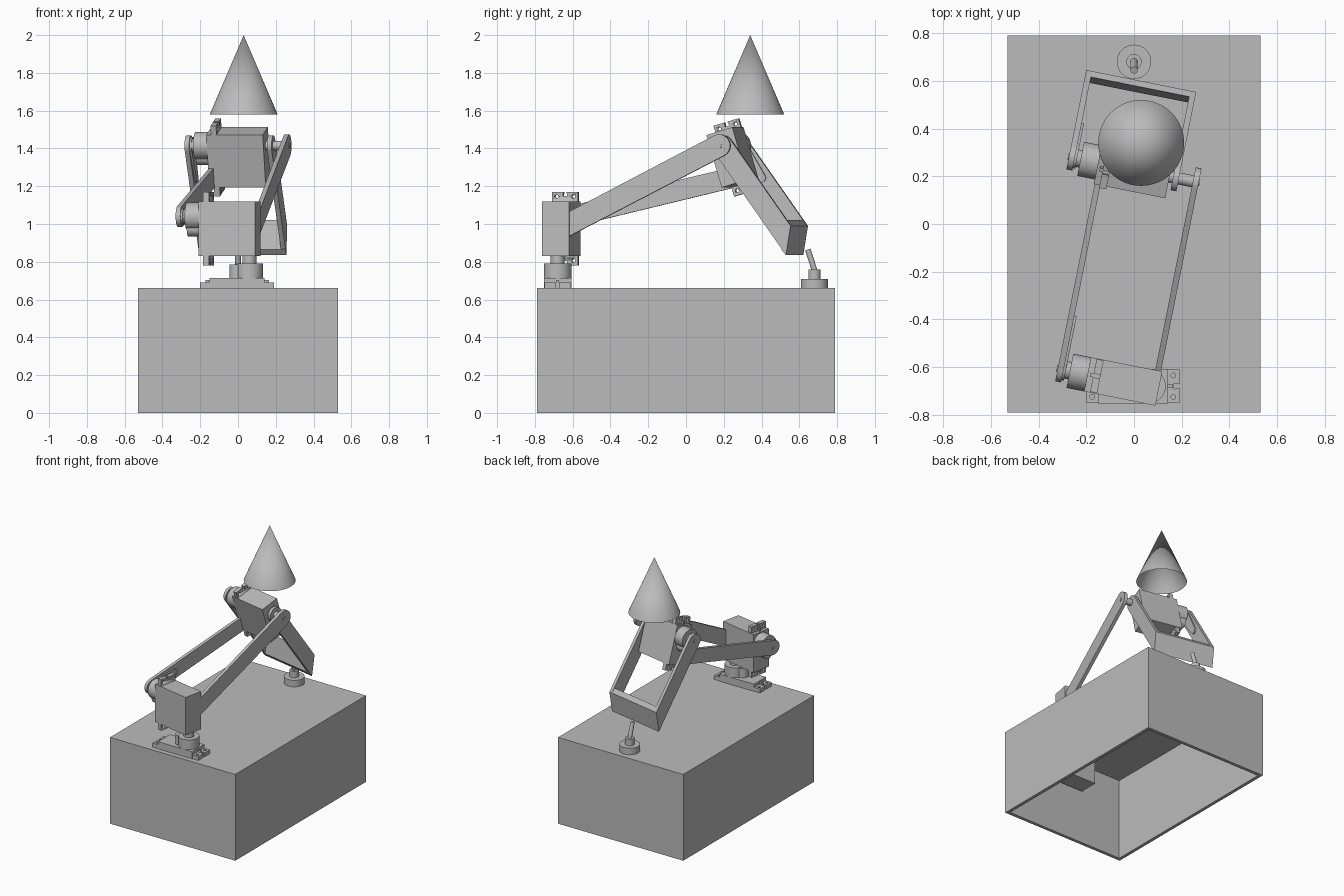
import bpy, bmesh
from math import radians, sin, cos, pi, atan2
from mathutils import Matrix, Vector

if "Cube" in bpy.data.objects:
    bpy.data.objects.remove(bpy.data.objects["Cube"])

grey = bpy.data.materials.new("plain_grey")
grey.use_nodes = True
grey.diffuse_color = (0.5, 0.5, 0.5, 1)
grey.node_tree.nodes["Principled BSDF"].inputs["Base Color"].default_value = grey.diffuse_color

I = Matrix.Identity(4)
# Frame of the arm: x across, y along the reach, turned about the base servo's shaft
ARM = Matrix.Translation((0.055, -0.68, 0)) @ Matrix.Rotation(radians(-11.3), 4, 'Z')


def finish(name, bm, frame=I, smooth=False):
    bmesh.ops.recalc_face_normals(bm, faces=bm.faces)
    me = bpy.data.meshes.new(name)
    bm.to_mesh(me)
    bm.free()
    me.materials.append(grey)
    ob = bpy.data.objects.new(name, me)
    ob.matrix_world = frame
    bpy.context.collection.objects.link(ob)
    bpy.ops.object.select_all(action='DESELECT')
    ob.select_set(True)
    bpy.context.view_layer.objects.active = ob
    if smooth:
        bpy.ops.object.shade_smooth_by_angle(angle=radians(35))
    return ob


def box(name, lo, hi, frame=I):
    lo, hi = Vector(lo), Vector(hi)
    bm = bmesh.new()
    bmesh.ops.create_cube(bm, size=1, matrix=Matrix.Translation((lo + hi) / 2) @ Matrix.Diagonal((*(hi - lo), 1)))
    return finish(name, bm, frame)


def rod(name, start, end, r, frame=I, r2=None, cap=True, sides=32):
    start, end = Vector(start), Vector(end)
    axis = end - start
    place = Matrix.Translation((start + end) / 2) @ axis.to_track_quat('Z', 'Y').to_matrix().to_4x4()
    bm = bmesh.new()
    bmesh.ops.create_cone(bm, cap_ends=cap, segments=sides, radius1=r, radius2=r if r2 is None else r2,
                          depth=axis.length, matrix=place)
    return finish(name, bm, frame, True)


def prism(name, points, depth, frame):
    """Extrude a closed outline along the vector depth."""
    bm = bmesh.new()
    face = bm.faces.new([bm.verts.new(p) for p in points])
    out = bmesh.ops.extrude_face_region(bm, geom=[face])
    bmesh.ops.translate(bm, verts=[v for v in out["geom"] if isinstance(v, bmesh.types.BMVert)], vec=depth)
    return finish(name, bm, frame, True)


def arc(centre, r, mid):
    """Half circle of points around the angle mid."""
    return [(centre[0] + r * cos(mid + t), centre[1] + r * sin(mid + t))
            for t in (pi * (i / 12 - 0.5) for i in range(13))]


def link(name, x0, x1, pivot, r, upper, lower):
    """Flat bar, round at the pivot and cut straight from upper to lower."""
    mid = (Vector(upper) + Vector(lower)) / 2 - Vector(pivot)
    turn = atan2(mid.y, mid.x) + pi
    if mid.x < 0:
        upper, lower = lower, upper
    outline = arc(pivot, r, turn) + [lower, upper]
    prism(name, [(x0, y, z) for y, z in outline], (x1 - x0, 0, 0), ARM)


def horn(name, x0, x1, pivot, angle):
    """Tapered servo lever lying on the inside of a bar."""
    tip = (pivot[0] + 0.21 * cos(angle), pivot[1] + 0.21 * sin(angle))
    outline = arc(pivot, 0.045, angle + pi) + arc(tip, 0.025, angle)
    prism(name, [(x0, y, z) for y, z in outline], (x1 - x0, 0, 0), ARM)


def servo(name, frame):
    """Servo with its shaft on the local z axis and the top of its case at z = 0."""
    c = -0.065
    box(name + "_case", (c - 0.145, -0.073, -0.305), (c + 0.145, 0.073, 0), frame)
    rod(name + "_gearbox", (0, 0, -0.01), (0, 0, 0.075), 0.073, frame)
    rod(name + "_small_gearbox", (c, 0, -0.01), (c, 0, 0.07), 0.04, frame)
    rod(name + "_shaft", (0, 0, 0.07), (0, 0, 0.125), 0.037, frame)
    for side, s in (("upper", 1), ("lower", -1)):
        # mounting ear with an open slot at its end, and two screw holes
        ear = [(0.14, -0.07), (0.195, -0.07), (0.195, -0.008), (0.172, -0.012),
               (0.172, 0.012), (0.195, 0.008), (0.195, 0.07), (0.14, 0.07)]
        ob = prism(f"{name}_{side}_ear", [(c + s * x, y, -0.055) for x, y in ear], (0, 0, 0.03), frame)
        for y in (-0.045, 0.045):
            x = c + s * 0.17
            cutter = rod("hole_cutter", (x, y, -0.1), (x, y, 0.1), 0.01, frame, sides=12)
            mod = ob.modifiers.new("hole", 'BOOLEAN')
            mod.operation, mod.object, mod.solver = 'DIFFERENCE', cutter, 'EXACT'
            bpy.context.view_layer.objects.active = ob
            bpy.ops.object.modifier_apply(modifier="hole")
            bpy.data.objects.remove(cutter)
        box(f"{name}_{side}_rib", (c + s * 0.155 - 0.013, -0.008, -0.03), (c + s * 0.155 + 0.013, 0.008, -0.012), frame)


# Hollow plinth, open underneath
bm = bmesh.new()
bmesh.ops.create_cube(bm, size=1, matrix=Matrix.Translation((0, 0, 0.33)) @ Matrix.Diagonal((1.06, 1.58, 0.66, 1)))
bmesh.ops.delete(bm, geom=[f for f in bm.faces if f.normal.z < -0.5], context='FACES')
plinth = finish("plinth", bm)
shell = plinth.modifiers.new("shell", 'SOLIDIFY')
shell.thickness, shell.offset, shell.use_even_offset = 0.025, -1, True

# Three servos: base, shoulder, elbow
sideways = Matrix(((0, 0, -1, 0), (0, 1, 0, 0), (1, 0, 0, 0), (0, 0, 0, 1)))
shoulder, elbow = (0, 1.04), (0.88, 1.415)
servo("base_servo", Matrix.Translation((0.06, -0.68, 0.715)))
servo("shoulder_servo", ARM @ Matrix.Translation((-0.255, *shoulder)) @ sideways)
servo("elbow_servo", ARM @ Matrix.Translation((-0.385, *elbow)) @ Matrix.Rotation(radians(16.5), 4, 'X') @ sideways)

# Upper arm bars
link("upper_arm_driven_bar", -0.382, -0.357, shoulder, 0.055, (0.87, 1.30), (0.89, 1.195))
link("upper_arm_free_bar", 0.02, 0.045, elbow, 0.06, (0.07, 1.065), (0.07, 0.935))
horn("shoulder_horn", -0.357, -0.347, shoulder, atan2(0.205, 0.87))

# Forearm: two bars joined by an end plate
top, bottom = (1.25, 0.99), (1.225, 0.835)
link("forearm_driven_bar", -0.51, -0.485, elbow, 0.055, top, bottom)
link("forearm_free_bar", -0.065, -0.04, elbow, 0.055, top, bottom)
plate = [top, bottom, (bottom[0] - 0.025, bottom[1] + 0.03), (top[0] - 0.025, top[1] + 0.03)]
prism("forearm_end_plate", [(-0.51, y, z) for y, z in plate], (0.47, 0, 0), ARM)
horn("elbow_horn", -0.485, -0.475, elbow, atan2(-0.5, 0.36))

# Elbow axle and screw heads
rod("elbow_axle", (-0.09, *elbow), (0.03, *elbow), 0.025, ARM)
for name, x, at in (("shoulder_screw", -0.382, shoulder), ("elbow_screw", -0.51, elbow), ("axle_screw", 0.049, elbow)):
    rod(name, (x - 0.004, *at), (x, *at), 0.014, ARM, sides=16)

# Foot and tilted pin below the forearm
rod("foot_disc", (0, 0.68, 0.655), (0, 0.68, 0.71), 0.072)
rod("foot_collar", (0, 0.68, 0.70), (0, 0.68, 0.76), 0.032)
rod("foot_pin", (0, 0.682, 0.75), (0, 0.645, 0.865), 0.015)

# Open cone above the elbow
rod("cone", (0.03, 0.34, 1.58), (0.03, 0.34, 2.0), 0.18, r2=0, cap=False, sides=64)
